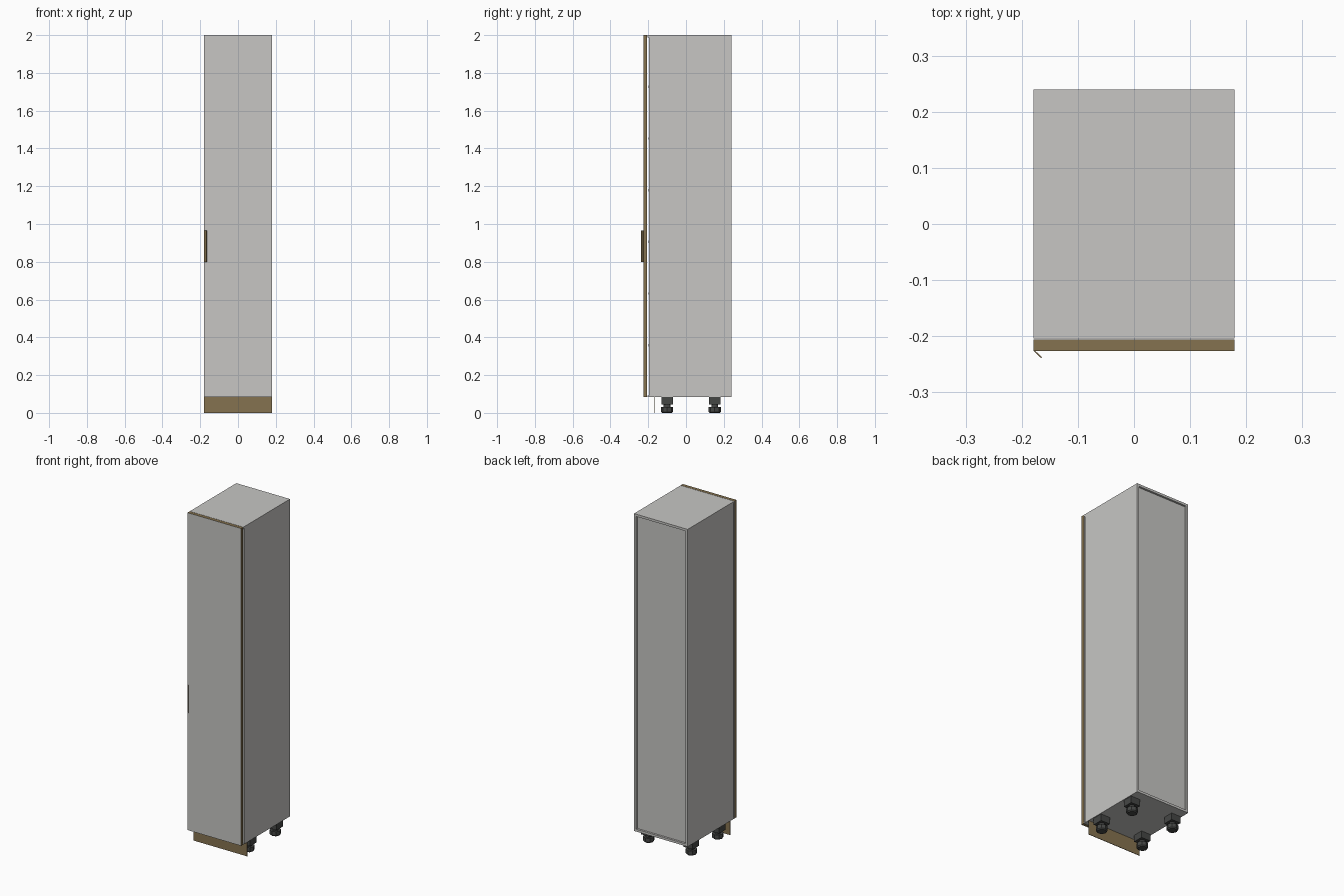
import bpy, bmesh, math
from mathutils import Vector, Matrix

if "Cube" in bpy.data.objects:
    bpy.data.objects.remove(bpy.data.objects["Cube"])


def material(name, rgb):
    m = bpy.data.materials.new(name)
    m.diffuse_color = (*rgb, 1)
    m.use_nodes = True
    m.node_tree.nodes["Principled BSDF"].inputs["Base Color"].default_value = m.diffuse_color
    return m


GREY = material("light grey laminate", (0.57, 0.565, 0.55))
BROWN = material("bronze brown", (0.235, 0.17, 0.08))
DARK = material("dark plastic", (0.06, 0.063, 0.06))


def finish(name, bm, mat):
    bmesh.ops.recalc_face_normals(bm, faces=bm.faces)
    me = bpy.data.meshes.new(name)
    bm.to_mesh(me)
    bm.free()
    me.materials.append(mat)
    ob = bpy.data.objects.new(name, me)
    bpy.context.collection.objects.link(ob)
    return ob


def add_box(bm, x, y, z):
    lo, hi = Vector((x[0], y[0], z[0])), Vector((x[1], y[1], z[1]))
    mat = Matrix.Translation((lo + hi) / 2) @ Matrix.Diagonal((*(hi - lo), 1))
    bmesh.ops.create_cube(bm, size=1, matrix=mat)


def box(name, x, y, z, mat):
    bm = bmesh.new()
    add_box(bm, x, y, z)
    return finish(name, bm, mat)


def add_cone(bm, x, y, z0, z1, r0, r1, sides):
    bmesh.ops.create_cone(bm, cap_ends=True, segments=sides, radius1=r0, radius2=r1,
                          depth=z1 - z0, matrix=Matrix.Translation((x, y, (z0 + z1) / 2)))


W, T = 0.179, 0.014            # half width, panel thickness
Z0, Z1 = 0.085, 2.0            # carcass bottom and top
FRONT, BACK = -0.196, 0.24

# Carcass panels
box("left_side", (-W, -W + T), (FRONT, BACK), (Z0, Z1), GREY)
box("right_side", (W - T, W), (FRONT, BACK), (Z0, Z1), GREY)
box("top_panel", (-W + T, W - T), (FRONT, BACK), (Z1 - T, Z1), GREY)
box("bottom_panel", (-W + T, W - T), (FRONT, BACK), (Z0, Z0 + T), GREY)
box("back_panel", (-W + T, W - T), (0.222, 0.228), (Z0 + T, Z1 - T), GREY)

# Front lips of the top and bottom reach almost to the door
box("top_lip", (-W, W), (-0.204, FRONT), (Z1 - 0.012, Z1), GREY)
box("bottom_lip", (-W, W), (-0.204, FRONT), (Z0, Z0 + 0.006), GREY)

# Shelves, evenly spaced, edges just proud of the sides
for i in range(6):
    z = Z0 + 0.2735 * (i + 1)
    box(f"shelf_{i + 1}", (-W + T, W - T), (-0.199, 0.222), (z - 0.006, z + 0.006), GREY)

# Door: grey faces, brown edge banding
door = box("door", (-W, W), (-0.226, -0.206), (Z0, Z1), GREY)
door.data.materials.append(BROWN)
for p in door.data.polygons:
    p.material_index = 0 if abs(p.normal.y) > 0.5 else 1

# Slanted finger-pull handle, extruded from a thin profile
bm = bmesh.new()
profile = [(-W, -0.226), (-W + 0.003, -0.226), (-0.164, -0.2375), (-0.1655, -0.239)]
face = bm.faces.new([bm.verts.new((x, y, 0.80)) for x, y in profile])
ext = bmesh.ops.extrude_face_region(bm, geom=[face])
bmesh.ops.translate(bm, vec=(0, 0, 0.165),
                    verts=[v for v in ext["geom"] if isinstance(v, bmesh.types.BMVert)])
finish("handle", bm, BROWN)

# Plinth board
box("plinth", (-W, W), (-0.169, -0.166), (0, Z0), BROWN)

# Adjustable legs: square socket, neck and faceted foot
for side, x in (("left", -0.142), ("right", 0.142)):
    for end, y in (("front", -0.10), ("back", 0.152)):
        bm = bmesh.new()
        add_box(bm, (x - 0.031, x + 0.031), (y - 0.031, y + 0.031), (0.045, Z0))
        add_cone(bm, x, y, 0.028, 0.046, 0.018, 0.018, 12)
        add_cone(bm, x, y, 0.006, 0.030, 0.032, 0.032, 8)
        add_cone(bm, x, y, 0.0, 0.006, 0.026, 0.032, 8)
        finish(f"{end}_{side}_leg", bm, DARK)
